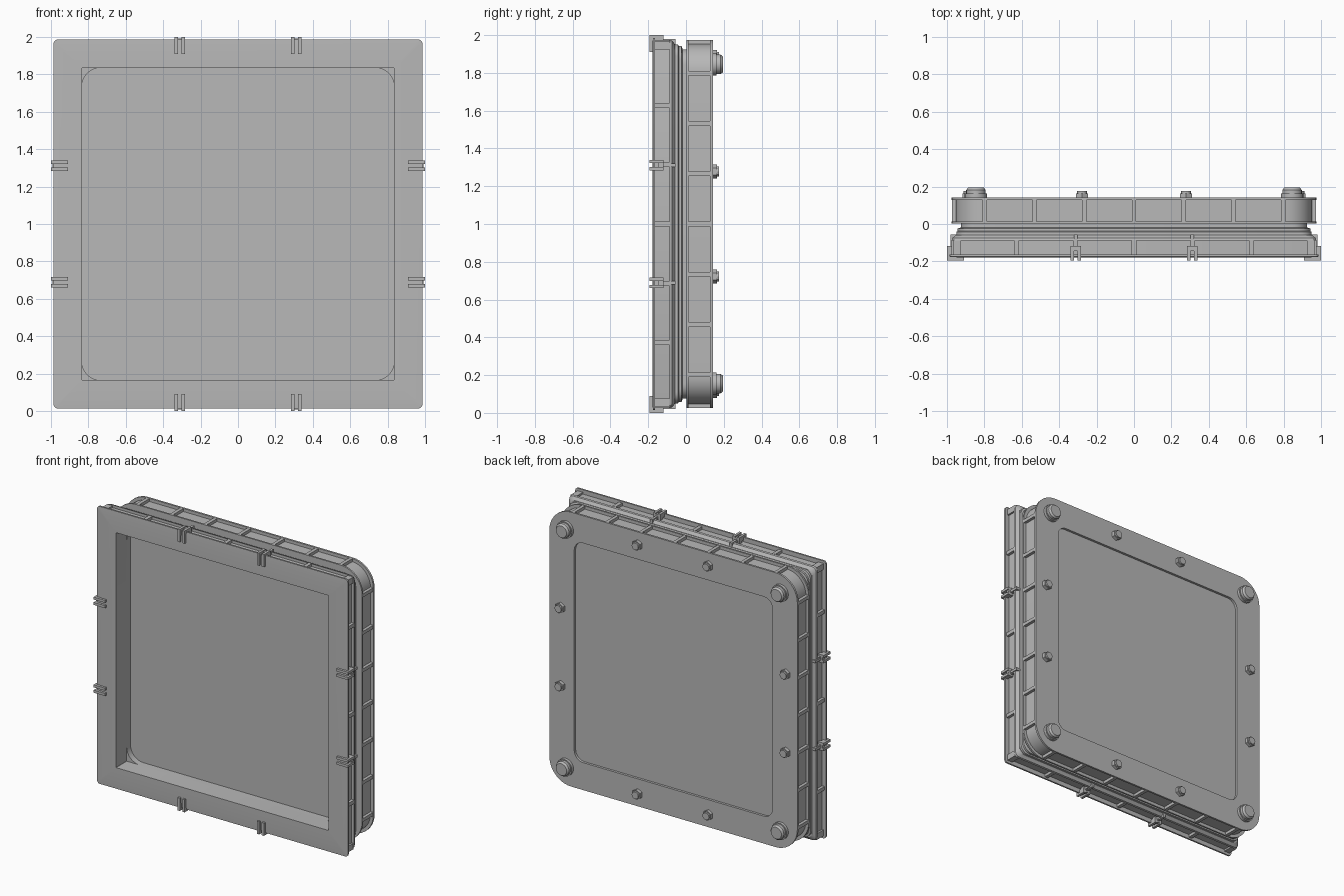
import bpy, bmesh, math
from mathutils import Matrix, Vector

if "Cube" in bpy.data.objects:
    bpy.data.objects.remove(bpy.data.objects["Cube"])

CENTRE = Vector((0, 0, 1))

grey = bpy.data.materials.new("neutral grey")
grey.diffuse_color = (0.48, 0.48, 0.48, 1)
grey.use_nodes = True
grey.node_tree.nodes["Principled BSDF"].inputs["Base Color"].default_value = grey.diffuse_color


def finish(bm, name):
    bmesh.ops.recalc_face_normals(bm, faces=bm.faces)
    me = bpy.data.meshes.new(name)
    bm.to_mesh(me)
    bm.free()
    me.materials.append(grey)
    ob = bpy.data.objects.new(name, me)
    bpy.context.collection.objects.link(ob)
    return ob


def loop(bm, half, r, y, seg):
    """Rounded square in the XZ plane."""
    out = []
    for k in range(4):
        mid = math.radians(45 + 90 * k)
        cx = math.copysign(half - r, math.cos(mid))
        cz = math.copysign(half - r, math.sin(mid))
        for i in range(seg + 1):
            a = math.radians(90 * k + 90 * i / seg)
            out.append(bm.verts.new((cx + r * math.cos(a), y, 1 + cz + r * math.sin(a))))
    return out


def ring(name, profile, seg, closed=True):
    """Loft rounded squares (half width, corner radius, y); cap the ends if not closed."""
    bm = bmesh.new()
    loops = [loop(bm, h, r, y, seg) for h, r, y in profile]
    n = len(loops[0])
    pairs = list(zip(loops, loops[1:]))
    if closed:
        pairs.append((loops[-1], loops[0]))
    else:
        bm.faces.new(loops[0])
        bm.faces.new(loops[-1])
    for a, b in pairs:
        for i in range(n):
            j = (i + 1) % n
            bm.faces.new((a[i], a[j], b[j], b[i]))
    return finish(bm, name)


def box(bm, x, y, z, side=0):
    """Box from ranges, z measured from the centre, turned to one of four sides."""
    m = (Matrix.Translation(CENTRE) @ Matrix.Rotation(side * math.pi / 2, 4, 'Y')
         @ Matrix.Translation((sum(x) / 2, sum(y) / 2, sum(z) / 2))
         @ Matrix.Diagonal((x[1] - x[0], y[1] - y[0], z[1] - z[0], 1)))
    bmesh.ops.create_cube(bm, size=1, matrix=m)


def post(bm, x, z, y0, y1, r, seg, tip=None):
    """Cylinder or cone along y."""
    m = Matrix.Translation((x, (y0 + y1) / 2, z)) @ Matrix.Rotation(-math.pi / 2, 4, 'X')
    bmesh.ops.create_cone(bm, cap_ends=True, segments=seg, radius1=r,
                          radius2=r if tip is None else tip, depth=y1 - y0, matrix=m)


# Front bezel: front lip, recessed web, rear lip and bevel around a square opening
ring("front_bezel", [
    (0.835, 0.003, -0.178), (0.945, 0.01, -0.178), (0.986, 0.02, -0.175), (0.986, 0.02, -0.163),
    (0.955, 0.02, -0.163), (0.955, 0.02, -0.088), (0.974, 0.03, -0.088),
    (0.971, 0.03, -0.075), (0.952, 0.04, -0.058), (0.835, 0.003, -0.058)], 3)

# Stepped neck joining the two frames, with a rounded opening
ring("neck", [
    (0.835, 0.1, -0.058), (0.95, 0.06, -0.058), (0.95, 0.06, -0.042), (0.943, 0.07, -0.038),
    (0.943, 0.07, -0.024), (0.925, 0.08, -0.018), (0.925, 0.08, 0.004), (0.835, 0.1, 0.004)], 8)

# Back frame: two flanges with a recessed web
ring("back_frame", [
    (0.78, 0.07, 0.002), (0.975, 0.17, 0.002), (0.975, 0.17, 0.014), (0.953, 0.15, 0.014),
    (0.953, 0.15, 0.128), (0.975, 0.17, 0.128), (0.975, 0.17, 0.142), (0.78, 0.07, 0.142)], 10)

# Pane filling the opening
ring("pane", [(0.837, 0.1, -0.015), (0.837, 0.1, 0.003), (0.782, 0.07, 0.003),
              (0.782, 0.07, 0.125)], 8, closed=False)

# Ribs across the recessed webs
bm = bmesh.new()
for side in range(4):
    for i in range(-2, 3):
        x = i * 0.314
        box(bm, (x - 0.013, x + 0.013), (-0.165, -0.086), (0.94, 0.975), side)
    for s in (-1, 1):
        box(bm, sorted((s * 0.925, s * 0.968)), (-0.165, -0.086), (0.925, 0.968), side)
finish(bm, "bezel_ribs")

bm = bmesh.new()
for side in range(4):
    for i in range(-3, 4):
        x = i * 0.266
        box(bm, (x - 0.012, x + 0.012), (0.01, 0.132), (0.94, 0.974), side)
finish(bm, "back_frame_ribs")

# Paired hook clips over the bezel edge, two per side
bm = bmesh.new()
for side in range(4):
    for x in (-0.312, 0.312):
        for s in (-0.019, 0.019):
            xr = (x + s - 0.009, x + s + 0.009)
            box(bm, xr, (-0.194, -0.17), (0.91, 1.0), side)
            box(bm, xr, (-0.18, -0.118), (0.965, 1.0), side)
        box(bm, (x - 0.027, x + 0.027), (-0.145, -0.118), (0.955, 0.992), side)
        box(bm, (x - 0.009, x + 0.009), (-0.12, -0.056), (0.945, 0.98), side)
finish(bm, "clips")

# Corner feet with a base collar and chamfered cap
bm = bmesh.new()
for x in (-0.845, 0.845):
    for z in (0.155, 1.845):
        post(bm, x, z, 0.138, 0.162, 0.06, 24)
        post(bm, x, z, 0.16, 0.182, 0.052, 24)
        post(bm, x, z, 0.182, 0.195, 0.052, 24, 0.042)
finish(bm, "corner_feet")

# Small bolts along each side of the back
bm = bmesh.new()
for x in (-0.278, 0.278):
    for d in (-0.885, 0.885):
        for px, pz in ((x, 1 + d), (d, 1 + x)):
            post(bm, px, pz, 0.138, 0.164, 0.036, 6)
            post(bm, px, pz, 0.162, 0.176, 0.026, 12)
finish(bm, "back_bolts")

# Smooth the round surfaces, keep edges sharp
for ob in bpy.context.collection.objects:
    ob.select_set(True)
    bpy.context.view_layer.objects.active = ob
bpy.ops.object.shade_smooth_by_angle(angle=math.radians(28))
